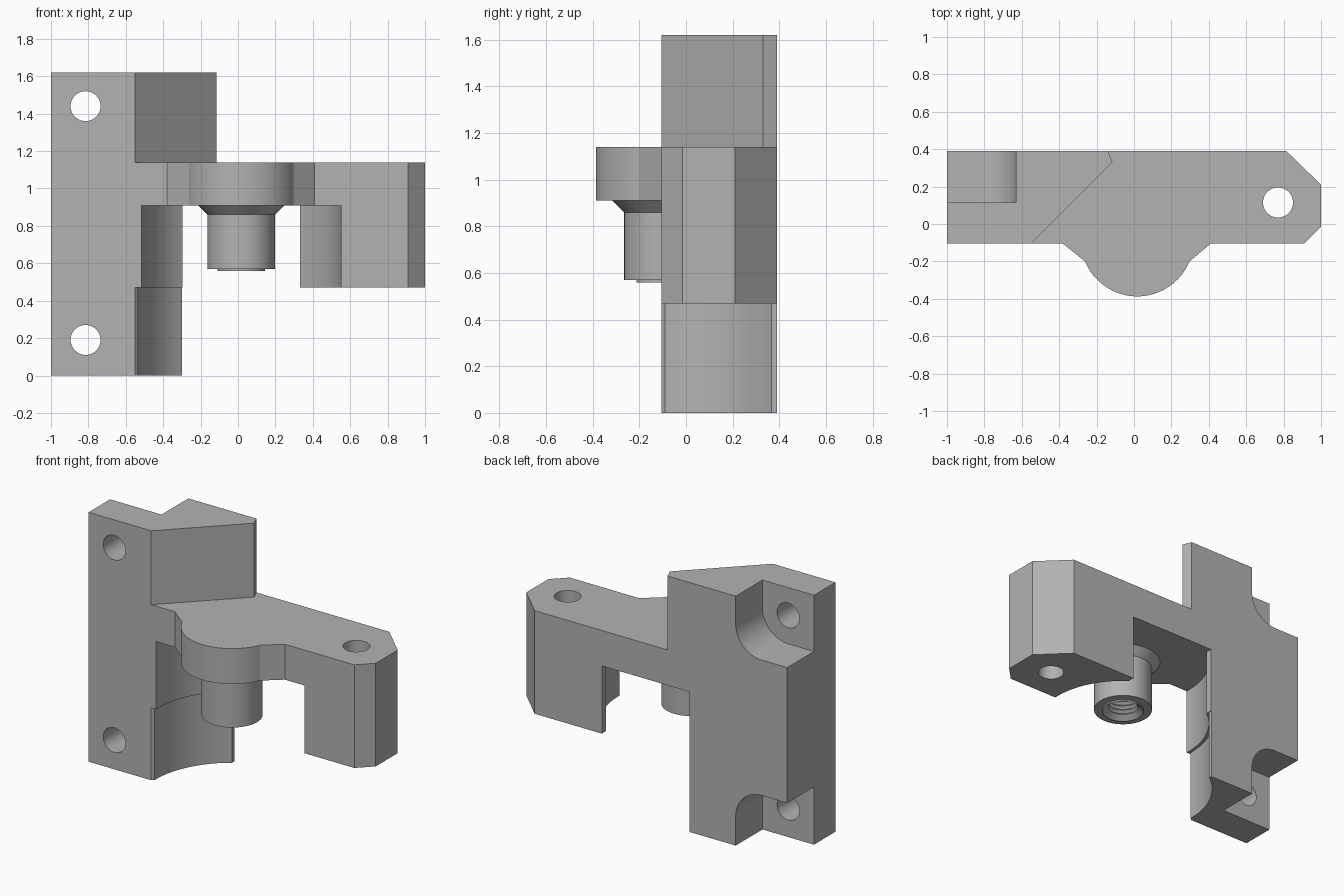
import bpy, bmesh, math
from mathutils import Vector

if "Cube" in bpy.data.objects:
    bpy.data.objects.remove(bpy.data.objects["Cube"])

grey = bpy.data.materials.new("light_grey")
grey.use_nodes = True
GREY = (0.45, 0.45, 0.45, 1)
grey.diffuse_color = GREY
grey.node_tree.nodes["Principled BSDF"].inputs["Base Color"].default_value = GREY

CX, CY = 0.0175, -0.085          # axis of the tube and the round clearance
FRONT, BACK = -0.105, 0.39
TOP, ARM_TOP, ARM_BOTTOM, LEG_BOTTOM = 1.62, 1.14, 0.91, 0.47


def arc(cx, cy, r, a0, a1, n):
    """Points along an arc, angles in degrees."""
    angles = [math.radians(a0 + (a1 - a0) * i / n) for i in range(n + 1)]
    return [(cx + r * math.cos(a), cy + r * math.sin(a)) for a in angles]


def circle(cx, cy, r, n=64):
    return arc(cx, cy, r, 0, 360, n)[:-1]


def box(x0, x1, y0, y1):
    return [(x0, y0), (x1, y0), (x1, y1), (x0, y1)]


def make_object(name, bm):
    bmesh.ops.recalc_face_normals(bm, faces=bm.faces)
    mesh = bpy.data.meshes.new(name)
    bm.to_mesh(mesh)
    bm.free()
    mesh.materials.append(grey)
    ob = bpy.data.objects.new(name, mesh)
    bpy.context.collection.objects.link(ob)
    return ob


def prism(name, pts, lo, hi, axis="z"):
    """Extrude an outline along z, or an x-z outline along y."""
    bm = bmesh.new()
    place = (lambda p, h: (p[0], p[1], h)) if axis == "z" else (lambda p, h: (p[0], h, p[1]))
    face = bm.faces.new([bm.verts.new(place(p, lo)) for p in pts])
    ext = bmesh.ops.extrude_face_region(bm, geom=[face])
    shift = Vector(place((0, 0), hi - lo))
    bmesh.ops.translate(bm, vec=shift, verts=[g for g in ext["geom"] if isinstance(g, bmesh.types.BMVert)])
    return make_object(name, bm)


def combine(ob, other, operation):
    mod = ob.modifiers.new("combine", "BOOLEAN")
    mod.object, mod.operation, mod.solver = other, operation, "EXACT"
    bpy.context.view_layer.objects.active = ob
    bpy.ops.object.modifier_apply(modifier=mod.name)
    bpy.data.objects.remove(other)


def cut(ob, pts, lo, hi, axis="z"):
    combine(ob, prism("cutter", pts, lo, hi, axis), "DIFFERENCE")


def smooth(ob):
    bpy.ops.object.select_all(action="DESELECT")
    ob.select_set(True)
    bpy.context.view_layer.objects.active = ob
    bpy.ops.object.shade_smooth_by_angle(angle=math.radians(20))


# Arm with the round boss at the front and chamfered far end
arm_outline = ([(-1, FRONT), (-0.38, FRONT)]
               + arc(CX, CY, 0.302, 202.4, 337.6, 32)
               + [(0.41, FRONT), (0.91, FRONT), (1, -0.015), (1, 0.21), (0.815, BACK), (-1, BACK)])
bracket = prism("bracket_body", arm_outline, LEG_BOTTOM, ARM_TOP)
cut(bracket, circle(CX, CY, 0.533, 96), 0.3, ARM_BOTTOM)
cut(bracket, box(-0.297, 0.332, CY, 0.6), 0.3, ARM_BOTTOM)
cut(bracket, circle(0.77, 0.115, 0.08, 48), 0.3, 1.3)

# Foot with the wider round clearance
diagonal = [(-1, FRONT), (-0.55, FRONT), (-0.115, 0.33), (-0.14, BACK), (-1, BACK)]
foot = prism("foot", diagonal, 0, LEG_BOTTOM)
cut(foot, circle(CX, CY, 0.553, 96), -0.1, 0.6)
cut(foot, box(-0.3, 0.2, CY, 0.6), -0.1, 0.6)
combine(bracket, foot, "UNION")

# Upper block
combine(bracket, prism("upper_block", diagonal, ARM_TOP, TOP), "UNION")

# Screw holes and rounded pockets at the top and bottom of the back
for z, side in ((1.44, 1), (0.19, -1)):
    end = z + side * 0.4
    corner = arc(-0.815, z, 0.185, 0, -90 * side, 16)
    cut(bracket, [(-1.1, end), (-0.63, end)] + corner + [(-1.1, z - side * 0.185)], 0.115, 0.6, "y")
    cut(bracket, circle(-0.815, z, 0.08, 48), -0.3, 0.6, "y")

# Merge the flat faces left by the joins
bm = bmesh.new()
bm.from_mesh(bracket.data)
bmesh.ops.remove_doubles(bm, verts=bm.verts, dist=0.0002)
bmesh.ops.dissolve_limit(bm, angle_limit=math.radians(0.5), verts=bm.verts, edges=bm.edges)
bm.to_mesh(bracket.data)
bm.free()
smooth(bracket)

# Threaded tube under the boss, turned around its axis
profile = [(0.23, ARM_BOTTOM), (0.18, 0.86), (0.18, 0.57), (0.128, 0.57), (0.128, 0.56), (0.108, 0.575)]
for i in range(8):
    z = 0.59 + i * 0.03
    profile += [(0.09, z), (0.108, z + 0.015)]
profile += [(0.09, 0.84), (0, 0.84)]
bm = bmesh.new()
verts = [bm.verts.new((CX + r, CY, z)) for r, z in profile]
edges = [bm.edges.new(pair) for pair in zip(verts, verts[1:])]
bmesh.ops.spin(bm, geom=verts + edges, cent=(CX, CY, 0), axis=(0, 0, 1),
               angle=math.tau, steps=64, use_duplicate=False)
bmesh.ops.remove_doubles(bm, verts=bm.verts, dist=0.0001)
rim = [e for e in bm.edges if e.is_boundary]
bmesh.ops.holes_fill(bm, edges=rim)
smooth(make_object("threaded_tube", bm))
